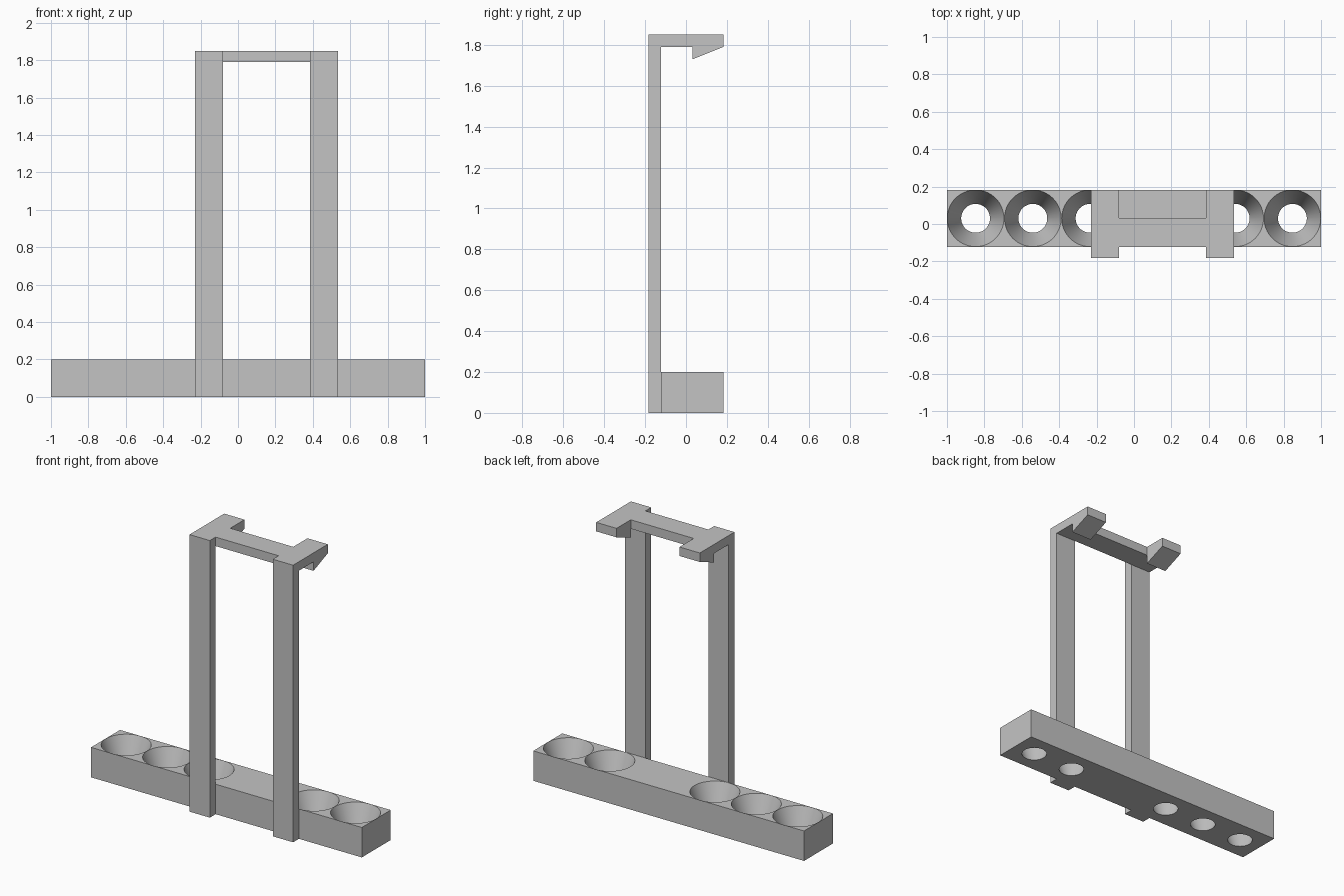
import bpy
import bmesh
import math

cube = bpy.data.objects.get("Cube")
if cube:
    bpy.data.objects.remove(cube, do_unlink=True)

grey = bpy.data.materials.new("plain grey")
grey.use_nodes = True
colour = (0.55, 0.55, 0.55, 1)
grey.diffuse_color = colour
grey.node_tree.nodes["Principled BSDF"].inputs["Base Color"].default_value = colour

FRONT, INNER, BACK = -0.183, -0.122, 0.183   # depth of post face, base face, back
BASE_TOP, CLIP_UNDER, CLIP_TOP = 0.2, 1.79, 1.85
HOOK_Y = 0.033


def extrude_profile(name, profile, x0, x1):
    """Extrude a closed (y, z) profile from x0 to x1."""
    bm = bmesh.new()
    face = bm.faces.new([bm.verts.new((x0, y, z)) for y, z in profile])
    result = bmesh.ops.extrude_face_region(bm, geom=[face])
    moved = [v for v in result["geom"] if isinstance(v, bmesh.types.BMVert)]
    bmesh.ops.translate(bm, verts=moved, vec=(x1 - x0, 0, 0))
    bmesh.ops.recalc_face_normals(bm, faces=bm.faces)
    mesh = bpy.data.meshes.new(name)
    bm.to_mesh(mesh)
    bm.free()
    mesh.materials.append(grey)
    obj = bpy.data.objects.new(name, mesh)
    bpy.context.collection.objects.link(obj)
    return obj


def rectangle(y0, y1, z0, z1):
    return [(y0, z0), (y1, z0), (y1, z1), (y0, z1)]


# Base block with tapered through-holes
base = extrude_profile("base", rectangle(INNER, BACK, 0, BASE_TOP), -1, 1)
TOP_R, BOTTOM_R, OVER = 0.1515, 0.077, 0.02
slope = (TOP_R - BOTTOM_R) / BASE_TOP
for x in (-0.847, -0.541, -0.235, 0.541, 0.847):
    bpy.ops.mesh.primitive_cone_add(
        vertices=64, radius1=BOTTOM_R - slope * OVER, radius2=TOP_R + slope * OVER,
        depth=BASE_TOP + 2 * OVER, location=(x, (INNER + BACK) / 2, BASE_TOP / 2))
    cutter = bpy.context.object
    cutter.name = "hole_cutter"
    cutter.hide_render = True
    cutter.data.materials.append(grey)
    cut = base.modifiers.new("hole", "BOOLEAN")
    cut.operation = "DIFFERENCE"
    cut.solver = "EXACT"
    cut.object = cutter
    bpy.ops.object.select_all(action="DESELECT")
    base.select_set(True)
    bpy.context.view_layer.objects.active = base
    bpy.ops.object.modifier_apply(modifier=cut.name)
    bpy.data.objects.remove(cutter, do_unlink=True)
bpy.ops.object.shade_smooth_by_angle(angle=math.radians(30))

# Posts, each bending back into an arm that ends in a wedge hook
post_profile = [(FRONT, 0), (INNER, 0), (INNER, CLIP_UNDER), (HOOK_Y, CLIP_UNDER),
                (HOOK_Y, 1.73), (BACK, CLIP_UNDER), (BACK, CLIP_TOP), (FRONT, CLIP_TOP)]
extrude_profile("right_post", post_profile, -0.23, -0.08)
extrude_profile("left_post", post_profile, 0.385, 0.535)

# Bar joining the two arms
extrude_profile("cross_bar", rectangle(INNER, HOOK_Y, CLIP_UNDER, CLIP_TOP), -0.08, 0.385)
